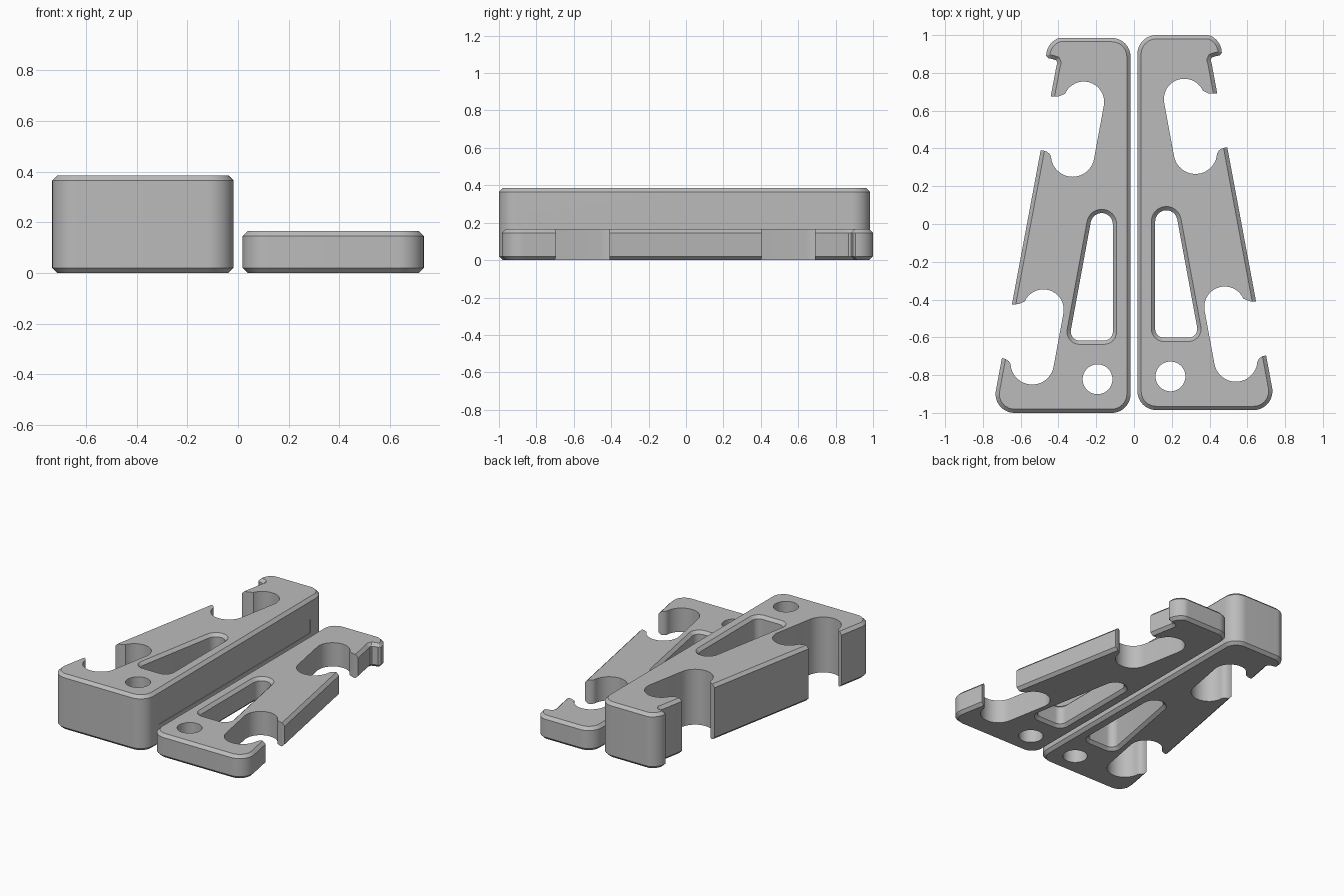
import bpy, bmesh, math
from mathutils import Vector

if "Cube" in bpy.data.objects:
    bpy.data.objects.remove(bpy.data.objects["Cube"])

CHAMFER = 0.02
SLANT = 10.4  # lean of the outer edge in degrees

grey = bpy.data.materials.new("light grey")
grey.diffuse_color = (0.5, 0.5, 0.5, 1)
grey.use_nodes = True
grey.node_tree.nodes["Principled BSDF"].inputs["Base Color"].default_value = grey.diffuse_color


def arc(cx, cy, r, a0, a1, n=12):
    return [(cx + r * math.cos(math.radians(a0 + (a1 - a0) * i / n)),
             cy + r * math.sin(math.radians(a0 + (a1 - a0) * i / n))) for i in range(n + 1)]


def inset(pts, d):
    """Offset a counter-clockwise outline inwards by d."""
    out = []
    for i, p in enumerate(pts):
        p, a, b = Vector(p), Vector(pts[i - 1]), Vector(pts[(i + 1) % len(pts)])
        e0, e1 = (p - a).normalized(), (b - p).normalized()
        n0, n1 = Vector((-e0.y, e0.x)), Vector((-e1.y, e1.x))
        out.append(p + (n0 + n1) * d / (1 + n0.dot(n1)))
    return out


def prism(name, outline, layers, side, dy):
    """Stack inset copies of an outline; layers are (height, inset)."""
    bm = bmesh.new()
    rings = [[bm.verts.new((side * p[0], p[1] + dy, z)) for p in inset(outline, d)]
             for z, d in layers]
    n = len(outline)
    for lo, hi in zip(rings, rings[1:]):
        for i in range(n):
            j = (i + 1) % n
            bm.faces.new((lo[i], lo[j], hi[j], hi[i]))
    bm.faces.new(rings[0][::-1])
    bm.faces.new(rings[-1])
    bmesh.ops.recalc_face_normals(bm, faces=bm.faces)
    mesh = bpy.data.meshes.new(name)
    bm.to_mesh(mesh)
    bm.free()
    mesh.materials.append(grey)
    ob = bpy.data.objects.new(name, mesh)
    bpy.context.collection.objects.link(ob)
    return ob


def cut(ob, cutter):
    mod = ob.modifiers.new("cut", 'BOOLEAN')
    mod.operation, mod.solver, mod.object = 'DIFFERENCE', 'EXACT', cutter
    bpy.context.view_layer.objects.active = ob
    bpy.ops.object.modifier_apply(modifier=mod.name)
    bpy.data.objects.remove(cutter)


# Plate outline: straight inner edge, slanted outer edge, hooked top corner
outline = (arc(0.118, -0.885, 0.1, 180, 270) + arc(0.633, -0.885, 0.1, 270, 360 + SLANT)
           + [(0.411, 0.85), (0.406, 0.868), (0.412, 0.882), (0.43, 0.888), (0.453, 0.892)]
           + arc(0.365, 0.905, 0.1, 0, 90)[:-1] + [(0.365, 1.0)]
           + arc(0.118, 0.9, 0.1, 90, 180))
outline = [(x, min(y, 1.0)) for x, y in outline]
outline = [p for i, p in enumerate(outline) if (Vector(p) - Vector(outline[i - 1])).length > 1e-3]

# Side notch: two round pockets joined by a slanted wall, with rounded lips
notch = ([(0.75, 0.69), (0.408, 0.69), (0.392, 0.692), (0.381, 0.698)]
         + arc(0.266, 0.661, 0.108, 24, 180 + SLANT, 20)
         + arc(0.325, 0.38, 0.115, 180 + SLANT, 348, 20)
         + [(0.439, 0.372), (0.448, 0.388), (0.464, 0.399), (0.484, 0.405), (0.75, 0.405)])

# Tapered window and round hole
window = (arc(0.171, 0.014, 0.079, SLANT, 180) + arc(0.159, -0.555, 0.067, 180, 270)
          + arc(0.288, -0.555, 0.067, 270, 360 + SLANT))
hole = arc(0.193, -0.807, 0.079, 0, 360, 48)[:-1]


def plate(name, height, side, dy):
    c, h = CHAMFER, height
    ob = prism(name, outline, [(0, c), (c, 0), (h - c, 0), (h, c)], side, dy)
    through = [(-0.1, 0), (h + 0.1, 0)]
    for ox, oy in ((0, 0), (0.214, -1.1)):
        cut(ob, prism("notch_cutter", [(x + ox, y + oy) for x, y in notch], through, side, dy))
    cut(ob, prism("hole_cutter", hole, through, side, dy))
    flare = [(-0.01, -0.01), (c, c), (h - c, c), (h + 0.01, -0.01)]
    cut(ob, prism("window_cutter", window, flare, side, dy))
    return ob


thin_plate = plate("thin_stand_plate", 0.165, 1, 0)
thick_plate = plate("thick_stand_plate", 0.385, -1, -0.015)

# Shallow rectangular panel in the inner wall of the thick plate
panel = [(0.0, -0.825), (0.022, -0.825), (0.022, 0.835), (0.0, 0.835)]
cut(thick_plate, prism("panel_cutter", panel, [(0.145, 0), (0.24, 0)], -1, -0.015))

# Smooth rounded walls, crisp chamfers
for ob in (thin_plate, thick_plate):
    bpy.ops.object.select_all(action='DESELECT')
    ob.select_set(True)
    bpy.context.view_layer.objects.active = ob
    bpy.ops.object.shade_smooth_by_angle(angle=math.radians(30))
